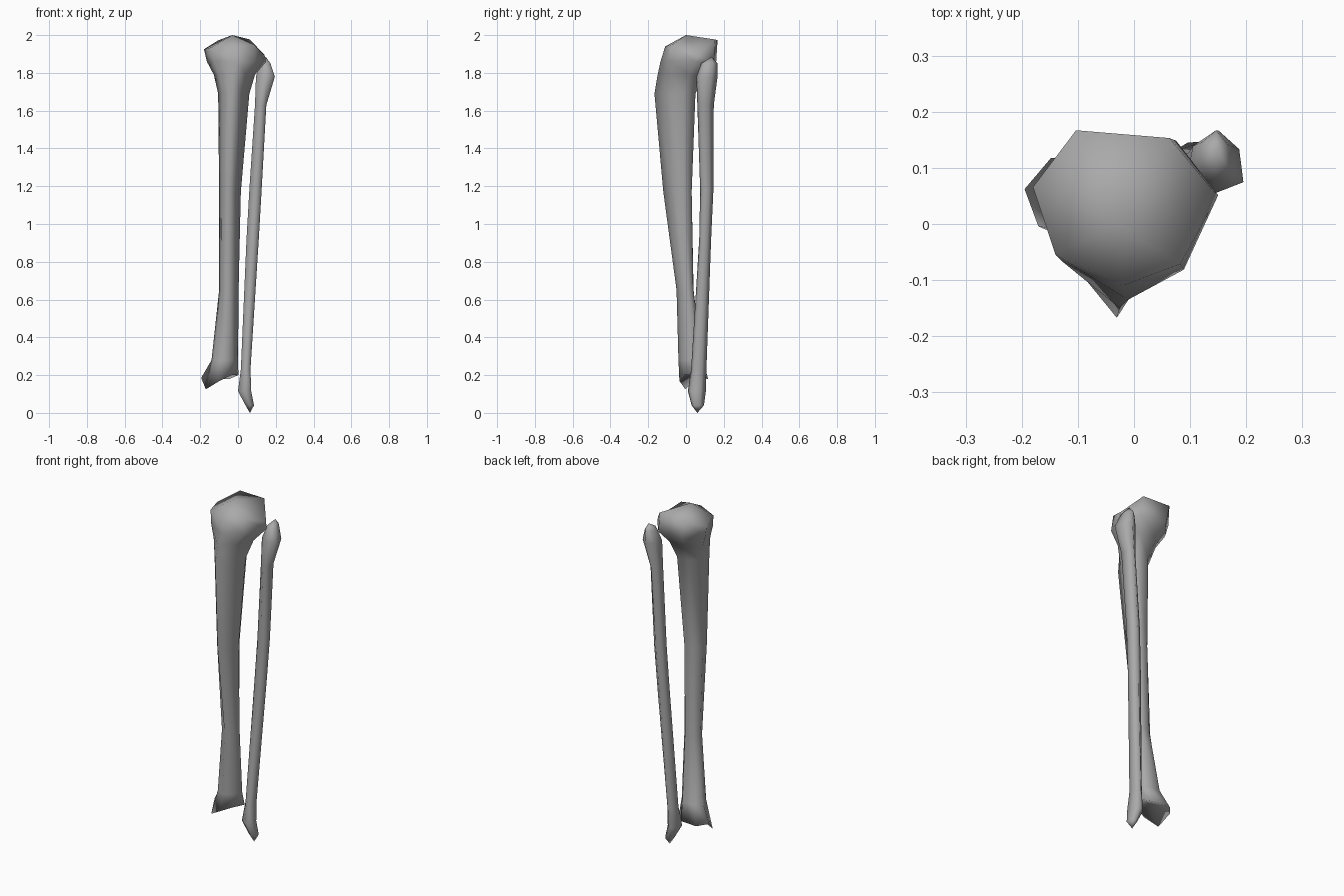
import bpy
import bmesh

cube = bpy.data.objects.get("Cube")
if cube:
    bpy.data.objects.remove(cube, do_unlink=True)

# One plain grey for both bones
bone_grey = bpy.data.materials.new("bone grey")
bone_grey.use_nodes = True
colour = (0.4, 0.4, 0.4, 1)
bone_grey.diffuse_color = colour
shader = next(n for n in bone_grey.node_tree.nodes if n.type == 'BSDF_PRINCIPLED')
shader.inputs["Base Color"].default_value = colour
shader.inputs["Roughness"].default_value = 0.7

# Cross-sections, scaled to fit the bounds of each ring
ROUND = [(0, -1), (.64, -.72), (1, .23), (.52, .9), (-.52, 1), (-1, .27), (-.75, -.6)]
RIDGED = [(-.1, -1), (.5, -.3), (1, .4), (.55, 1), (-.4, 1), (-1, .45), (-.75, -.35)]
OVAL = [(0, -1), (1, -.65), (.85, .4), (.1, 1), (-.8, .5), (-1, -.45)]


def bone(name, rings, start, end, section, ridged=None, lifts=None):
    """Loft rings of (z, x0, x1, y0, y1, ridge amount) between two end points."""
    bm = bmesh.new()
    loops = []
    for row, (z, x0, x1, y0, y1, ridge) in enumerate(rings):
        loop = []
        lift = (lifts or {}).get(row, [0] * len(section))
        for (u, v), (a, b), dz in zip(section, ridged or section, lift):
            u += (a - u) * ridge
            v += (b - v) * ridge
            loop.append(bm.verts.new((
                (x0 + x1) / 2 + u * (x1 - x0) / 2,
                (y0 + y1) / 2 + v * (y1 - y0) / 2,
                z + dz)))
        loops.append(loop)
    count = len(section)
    for upper, lower in zip(loops, loops[1:]):
        for i in range(count):
            j = (i + 1) % count
            bm.faces.new((upper[i], lower[i], lower[j], upper[j]))
    for tip, loop in ((start, loops[0]), (end, loops[-1])):
        apex = bm.verts.new(tip)
        for i in range(count):
            bm.faces.new((apex, loop[i], loop[(i + 1) % count]))
    bmesh.ops.recalc_face_normals(bm, faces=bm.faces)
    for face in bm.faces:
        face.smooth = True
    mesh = bpy.data.meshes.new(name)
    bm.to_mesh(mesh)
    bm.free()
    mesh.materials.append(bone_grey)
    obj = bpy.data.objects.new(name, mesh)
    bpy.context.collection.objects.link(obj)
    return obj


# Shin bone: broad head, ridged shaft, flared ankle end with a drooping inner knob
shin_rings = [
    (1.94, -.18, .14, -.11, .167, 0),
    (1.86, -.165, .15, -.135, .16, .2),
    (1.79, -.128, .09, -.15, .10, .6),
    (1.69, -.105, .06, -.167, .05, 1),
    (1.17, -.10, .015, -.12, .03, 1),
    (.65, -.10, .003, -.05, .04, .7),
    (.28, -.14, 0, -.04, .085, .2),
    (.19, -.195, .002, -.035, .118, 0),
]
shin_lifts = {
    0: [0, .01, -.045, .037, .033, -.015, -.005],
    7: [-.02, .01, .01, -.01, -.01, -.005, -.065],
}
shin = bone("shin_bone", shin_rings, (-.03, 0, 2), (-.07, .04, .21),
            ROUND, RIDGED, shin_lifts)

# Calf bone: slim strut behind the outer side, with a knob at each end
calf_rings = [
    (1.85, .115, .172, .08, .167, 0),
    (1.78, .095, .195, .055, .167, 0),
    (1.63, .09, .15, .06, .147, 0),
    (1.18, .06, .125, .075, .145, 0),
    (.92, .045, .11, .07, .133, 0),
    (.23, .015, .066, .027, .108, 0),
    (.115, 0, .07, .01, .105, 0),
    (.04, .04, .085, .03, .095, 0),
]
calf = bone("calf_bone", calf_rings, (.147, .135, 1.885), (.063, .06, 0), OVAL)
